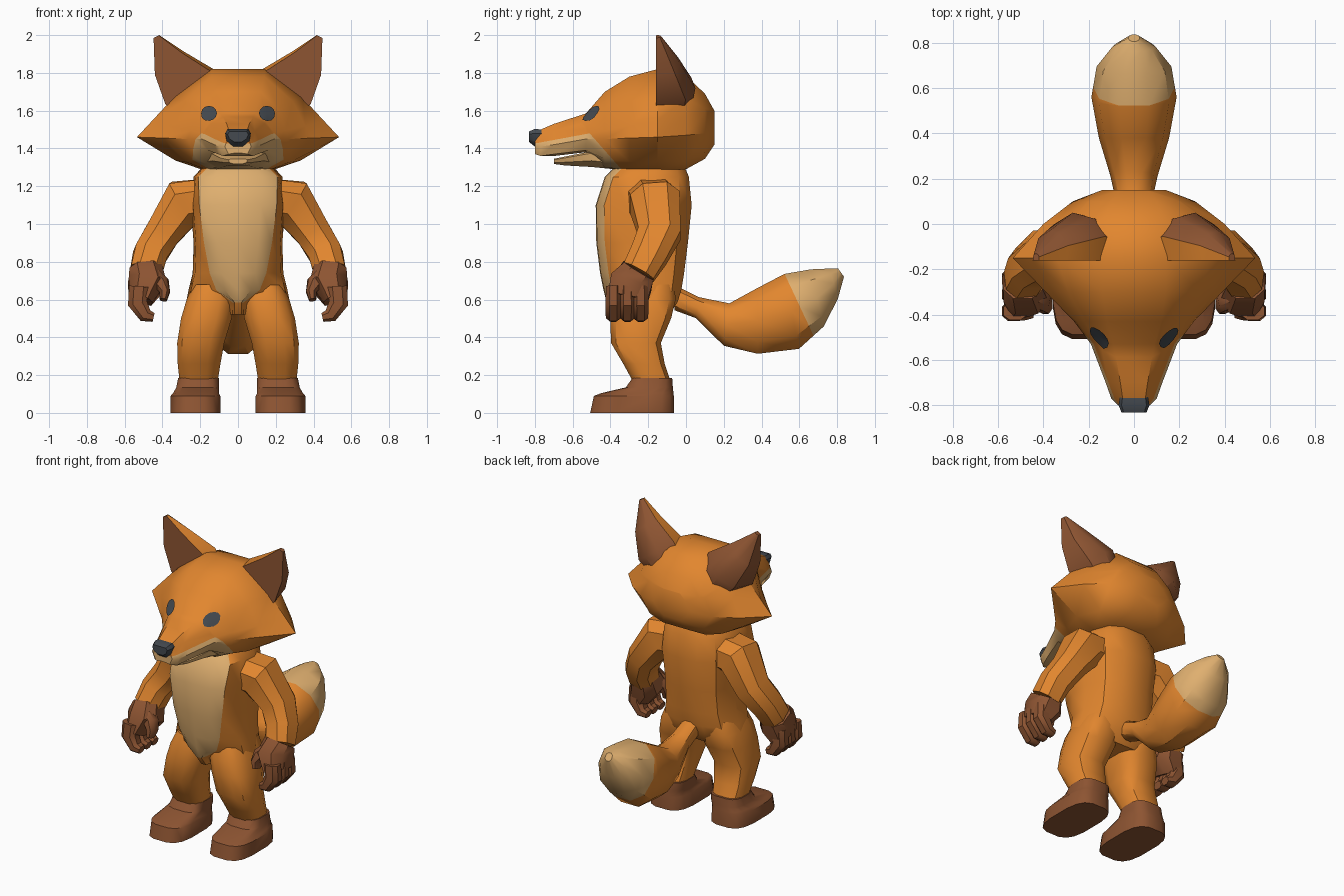
import bpy, bmesh, math
from mathutils import Vector as V
from mathutils.bvhtree import BVHTree

if "Cube" in bpy.data.objects:
    bpy.data.objects.remove(bpy.data.objects["Cube"])


def material(name, rgb):
    m = bpy.data.materials.new(name)
    m.diffuse_color = (*rgb, 1)
    m.use_nodes = True
    m.node_tree.nodes["Principled BSDF"].inputs["Base Color"].default_value = m.diffuse_color
    return m


ORANGE = material("orange fur", (0.76, 0.24, 0.028))
CREAM = material("cream fur", (0.74, 0.43, 0.16))
BROWN = material("brown fur", (0.27, 0.09, 0.032))
DARK = material("dark grey", (0.058, 0.068, 0.08))


def finish(name, bm, mats, rule=None, angle=38):
    bm.normal_update()
    for f in bm.faces:
        f.smooth = True
        if rule:
            f.material_index = int(rule(f.calc_center_median(), f.normal))
    me = bpy.data.meshes.new(name)
    bm.to_mesh(me)
    bm.free()
    for m in mats:
        me.materials.append(m)
    me.set_sharp_from_angle(angle=math.radians(angle))
    ob = bpy.data.objects.new(name, me)
    bpy.context.collection.objects.link(ob)
    return ob


def loft(name, rings, mats, rule=None, cuts=(), s=1):
    """Skin a list of point rings, cap both ends, cut along planes, colour by rule."""
    bm = bmesh.new()
    vs = [[bm.verts.new((p[0] * s, p[1], p[2])) for p in r] for r in rings]
    n = len(vs[0])
    for a, b in zip(vs, vs[1:]):
        for i in range(n):
            j = (i + 1) % n
            bm.faces.new((a[i], a[j], b[j], b[i]))
    bm.faces.new(vs[0])
    bm.faces.new(vs[-1])
    bmesh.ops.recalc_face_normals(bm, faces=bm.faces)
    for co, no in cuts:
        bmesh.ops.bisect_plane(bm, geom=bm.verts[:] + bm.edges[:] + bm.faces[:],
                               plane_co=co, plane_no=no)
    return finish(name, bm, mats, rule)


def oval(c, u, v, n=10, p=0.8):
    """Rounded ring around c spanned by half-axes u and v."""
    out = []
    for i in range(n):
        a = 2 * math.pi * (i + 0.5) / n
        ca, sa = math.cos(a), math.sin(a)
        out.append(V(c) + V(u) * math.copysign(abs(ca) ** p, ca) + V(v) * math.copysign(abs(sa) ** p, sa))
    return out


def slab(z, x0, x1, y0, y1, n=12, p=0.7):
    return oval(((x0 + x1) / 2, (y0 + y1) / 2, z), ((x1 - x0) / 2, 0, 0), (0, (y1 - y0) / 2, 0), n, p)


def tube(pts, n=8):
    """Rings across a path; each point is x, y, z, radius along y, radius sideways."""
    rings = []
    for i, q in enumerate(pts):
        d = V(pts[min(i + 1, len(pts) - 1)][:3]) - V(pts[max(i - 1, 0)][:3])
        d.normalize()
        u = (V((0, 1, 0)) - d * d.y).normalized()
        rings.append(oval(q[:3], u * q[3], d.cross(u) * q[4], n))
    return rings


def both(half):
    """Complete a half section with its mirror image."""
    return half + [(-x, y, z) for x, y, z in reversed(half) if x > 0]


# Torso: z, half width, front y, back y, half width of the cream bib
torso = [(1.31, .18, -.37, -.01, .15), (1.25, .235, -.43, .015, .21), (1.1, .25, -.478, .03, .205),
         (.9, .235, -.475, .01, .18), (.74, .24, -.455, -.01, .15), (.65, .262, -.437, -.025, .115),
         (.585, .275, -.42, -.045, .03), (.52, .2, -.37, -.09, .03)]
rings = []
for z, w, f, b, c in torso:
    d = b - f
    rings.append(both([(0, f, z), (c * .6, f + .004, z), (c, f + .045, z), (w * .95, f + d * .32, z),
                       (w, f + d * .6, z), (w * .8, b - d * .12, z), (w * .4, b, z), (0, b, z)]))


def bib_width(z):
    for a, b in zip(torso, torso[1:]):
        if b[0] <= z <= a[0]:
            return b[4] + (a[4] - b[4]) * (z - b[0]) / (a[0] - b[0])
    return 0


loft("torso", rings, [ORANGE, CREAM],
     lambda c, n: c.z > .585 and c.y < -.25 and abs(c.x) < bib_width(c.z))

# Head: cross-sections from the back of the skull to the snout
head = [(.15, (.06, 1.60), (.10, 1.56), (.14, 1.50), (.10, 1.45), (.06, 1.42)),
        (.10, (.10, 1.69), (.20, 1.61), (.27, 1.48), (.20, 1.38), (.10, 1.345)),
        (0, (.14, 1.785), (.29, 1.67), (.40, 1.47), (.27, 1.33), (.15, 1.29)),
        (-.15, (.14, 1.82), (.34, 1.67), (.535, 1.46), (.33, 1.335), (.18, 1.285)),
        (-.3, (.14, 1.78), (.29, 1.65), (.39, 1.455), (.28, 1.33), (.16, 1.285)),
        (-.43, (.12, 1.70), (.22, 1.60), (.265, 1.45), (.22, 1.345), (.13, 1.30)),
        (-.53, (.09, 1.585), (.15, 1.54), (.19, 1.45), (.16, 1.39), (.09, 1.38)),
        (-.70, (.06, 1.53), (.09, 1.49), (.125, 1.42), (.105, 1.37), (.05, 1.36)),
        (-.77, (.05, 1.50), (.07, 1.46), (.10, 1.41), (.08, 1.36), (.03, 1.36)),
        (-.80, (.045, 1.485), (.055, 1.45), (.07, 1.41), (.05, 1.37), (.02, 1.375))]
muzzle_cuts = [((0, -.51, 1.48), (0, -.185, 1)), ((0, -.51, 1.48), (0, 1, .88))]


def muzzle(c, n):
    return all((c - V(co)).dot(V(no)) < 0 for co, no in muzzle_cuts)


def sections(rows):
    return [both([(x, r[0], z) for x, z in r[1:]]) for r in rows]


skull = loft("head", sections(head), [ORANGE, CREAM], muzzle, muzzle_cuts)

# Lower jaw
jaw = [(-.36, (.15, 1.38), (.20, 1.35), (.20, 1.32), (.12, 1.288)),
       (-.50, (.12, 1.385), (.145, 1.375), (.14, 1.335), (.08, 1.302)),
       (-.64, (.07, 1.357), (.095, 1.35), (.085, 1.327), (.05, 1.31)),
       (-.70, (.035, 1.345), (.05, 1.34), (.045, 1.325), (.025, 1.318))]
loft("lower_jaw", sections(jaw), [ORANGE, CREAM], muzzle, muzzle_cuts[1:])

# Nose
nose = [(-.76, (.05, 1.50), (.062, 1.48), (.055, 1.44), (.025, 1.42)),
        (-.80, (.055, 1.503), (.068, 1.48), (.06, 1.44), (.025, 1.41)),
        (-.832, (.045, 1.49), (.055, 1.475), (.045, 1.45), (.02, 1.435))]
loft("nose", sections(nose), [DARK])

# Tail: top point and bottom point (y, z), half width
tail = [(-.06, .68, -.06, .54, .06), (.07, .615, .05, .50, .07), (.23, .585, .20, .35, .105),
        (.38, .67, .38, .305, .155), (.52, .745, .60, .33, .188), (.66, .767, .73, .45, .165),
        (.76, .768, .805, .60, .095), (.805, .765, .837, .72, .025)]
rings = [oval((0, (a + c) / 2, (b + d) / 2), (0, (a - c) / 2, (b - d) / 2), (w, 0, 0), 10, .9)
         for a, b, c, d, w in tail]
tip_co, tip_no = V((0, .52, .74)), V((0, .32, .15))
loft("tail", rings, [ORANGE, CREAM], lambda c, n: (c - tip_co).dot(tip_no) > 0, [(tip_co, tip_no)])

tree = BVHTree.FromObject(skull, bpy.context.evaluated_depsgraph_get())

for side, s in (("left", 1), ("right", -1)):
    # Ear: flat front, rounded back; inner x, z, outer x, z, depth
    rings = []
    for ix, iz, ox, oz, d in [(.08, 1.72, .28, 1.55, .19), (.13, 1.82, .385, 1.635, .21),
                              (.29, 1.915, .44, 1.79, .13), (.418, 2, .447, 1.985, .03)]:
        rings.append([(ix + (ox - ix) * t, -.16 + d * k, iz + (oz - iz) * t) for t, k in
                      ((.06, 0), (0, .5), (.25, .9), (.55, 1), (.88, .75), (1, 0))])
    loft(side + "_ear", rings, [BROWN, ORANGE],
         lambda c, n: n.x * s < 0 and n.z > .2 and n.y < .6 and c.z < 1.99, s=s)

    # Eye: thin plate lying on the head
    bm = bmesh.new()
    pts = []
    for r in (0, 1):
        for i in range(12 if r else 1):
            a = i * math.pi / 6
            o = V((s * .15 + r * .042 * math.cos(a), -2, 1.582 + r * .04 * math.sin(a)))
            hit, no, _, _ = tree.ray_cast(o, V((0, 1, 0)))
            pts.append(bm.verts.new(hit + no * .007))
    for i in range(12):
        bm.faces.new((pts[0], pts[1 + i], pts[1 + (i + 1) % 12]))
    finish(side + "_eye", bm, [DARK])

    # Arm
    loft(side + "_arm", tube([(.14, -.18, 1.13, .14, .12), (.285, -.165, 1.115, .14, .135),
                              (.40, -.14, .95, .12, .10), (.465, -.195, .84, .105, .095),
                              (.487, -.25, .745, .095, .09)]), [ORANGE], s=s)
    # Hand: palm, three fingers and thumb
    loft(side + "_palm", tube([(.487, -.25, .755, .097, .092), (.48, -.29, .69, .12, .108),
                               (.515, -.31, .60, .112, .068)]), [BROWN], s=s)
    for k, y in enumerate((-.385, -.31, -.24)):
        loft(f"{side}_finger_{k + 1}", tube([(.525, y, .67, .04, .055), (.532, y, .58, .045, .055),
                                             (.49, y, .515, .042, .04), (.447, y, .505, .032, .025)]),
             [BROWN], s=s)
    loft(side + "_thumb", tube([(.45, -.32, .72, .05, .05), (.405, -.34, .685, .05, .045),
                                (.388, -.355, .64, .045, .03), (.395, -.365, .598, .035, .02)]),
         [BROWN], s=s)

    # Leg
    loft(side + "_leg", [slab(*r) for r in [(.68, .02, .24, -.37, -.06), (.6, .015, .275, -.40, -.05),
                                            (.5, .03, .305, -.405, -.075), (.37, .07, .325, -.40, -.13),
                                            (.26, .09, .322, -.335, -.11), (.17, .105, .312, -.285, -.08)]],
         [ORANGE], s=s)
    # Foot
    loft(side + "_foot", [slab(*r, 16, .62) for r in [(0, .09, .36, -.51, -.06), (.09, .092, .358, -.49, -.062),
                                                      (.105, .10, .345, -.45, -.064), (.135, .10, .328, -.32, -.068),
                                                      (.185, .10, .318, -.285, -.072)]], [BROWN], s=s)
